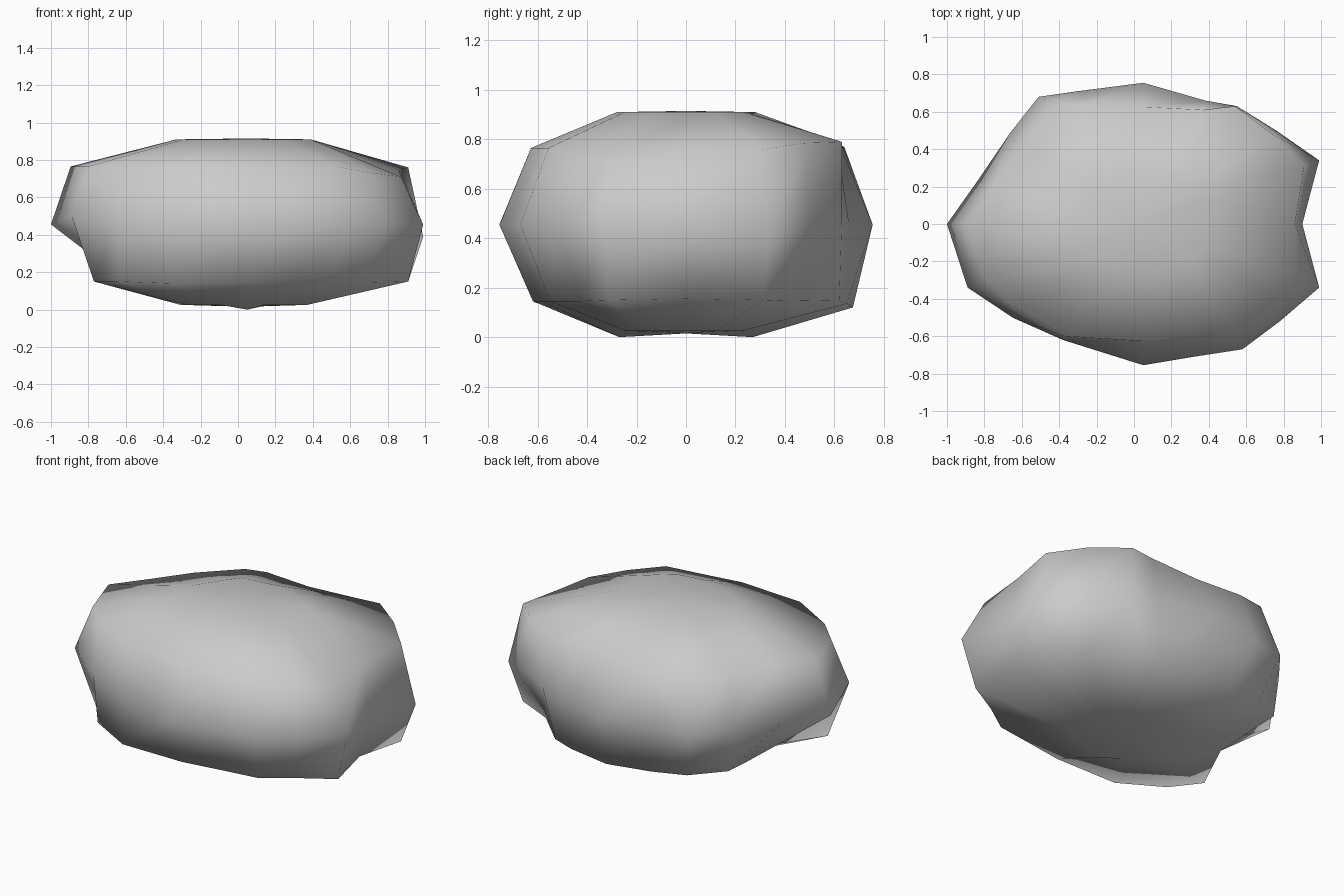
import bpy, bmesh

# Waist outline of the boulder seen from above, counter-clockwise
OUTLINE = [(0.90, 0.0), (0.99, 0.34), (0.76, 0.50), (0.55, 0.63), (0.38, 0.66),
           (0.05, 0.755), (-0.30, 0.71), (-0.51, 0.68), (-0.66, 0.49), (-0.83, 0.24),
           (-1.0, 0.0), (-0.89, -0.34), (-0.65, -0.50), (-0.38, -0.62),
           (0.05, -0.755), (0.32, -0.71), (0.58, -0.67), (0.78, -0.52), (0.99, -0.34)]
CX = 0.05

# Layers: height, x scale, y scale
LAYERS = [(0.025, 0.34, 0.36), (0.145, 0.89, 0.82), (0.455, 1.0, 1.0),
          (0.765, 0.90, 0.83), (0.91, 0.36, 0.37)]

# Chips and lumps that break the regular layers: (layer, point) -> position
LUMPS = {
    # underside
    (0, 5): (0.05, 0.27, 0.0), (0, 14): (0.05, -0.27, 0.0),
    # low back ledge and dents at both ends
    (1, 3): (0.47, 0.62, 0.15), (1, 4): (0.34, 0.65, 0.135),
    (1, 5): (0.08, 0.675, 0.12), (1, 6): (-0.20, 0.63, 0.13),
    (1, 7): (-0.42, 0.59, 0.15), (1, 8): (-0.63, 0.48, 0.19),
    (1, 9): (-0.60, 0.25, 0.155), (1, 10): (-0.64, 0.0, 0.18),
    (1, 11): (-0.77, -0.30, 0.15), (1, 12): (-0.64, -0.47, 0.15),
    (1, 13): (-0.37, -0.61, 0.14),
    (1, 18): (0.91, -0.31, 0.15), (1, 0): (0.84, 0.0, 0.155),
    (1, 1): (0.91, 0.31, 0.15),
    # waist corners
    (2, 1): (0.99, 0.34, 0.39), (2, 11): (-0.89, -0.34, 0.50),
    # upper shoulder
    (3, 0): (0.86, 0.0, 0.75), (3, 1): (0.91, 0.31, 0.76),
    (3, 2): (0.74, 0.48, 0.785), (3, 3): (0.54, 0.63, 0.79),
    (3, 4): (0.37, 0.61, 0.79), (3, 7): (-0.40, 0.64, 0.75),
    (3, 6): (-0.25, 0.64, 0.77), (3, 11): (-0.80, -0.29, 0.765),
    (3, 12): (-0.65, -0.44, 0.765),
    (3, 13): (-0.37, -0.60, 0.765), (3, 18): (0.87, -0.28, 0.71),
    (3, 17): (0.72, -0.45, 0.73),
}

bm = bmesh.new()
rings = []
for li, (z, sx, sy) in enumerate(LAYERS):
    ring = []
    for pi, (x, y) in enumerate(OUTLINE):
        p = LUMPS.get((li, pi), (CX + (x - CX) * sx, y * sy, z))
        ring.append(bm.verts.new(p))
    rings.append(ring)

# Side skin between layers
n = len(OUTLINE)
for a, b in zip(rings, rings[1:]):
    for i in range(n):
        j = (i + 1) % n
        bm.faces.new((a[i], a[j], b[j], b[i]))

# Closed crown and underside
for ring, z in ((rings[0], 0.015), (rings[-1], 0.915)):
    tip = bm.verts.new((CX, 0, z))
    for i in range(n):
        bm.faces.new((ring[i], ring[(i + 1) % n], tip))

bmesh.ops.recalc_face_normals(bm, faces=bm.faces)
for f in bm.faces:
    f.smooth = True

mesh = bpy.data.meshes.new("boulder")
bm.to_mesh(mesh)
bm.free()
boulder = bpy.data.objects.new("boulder", mesh)
bpy.context.collection.objects.link(boulder)
